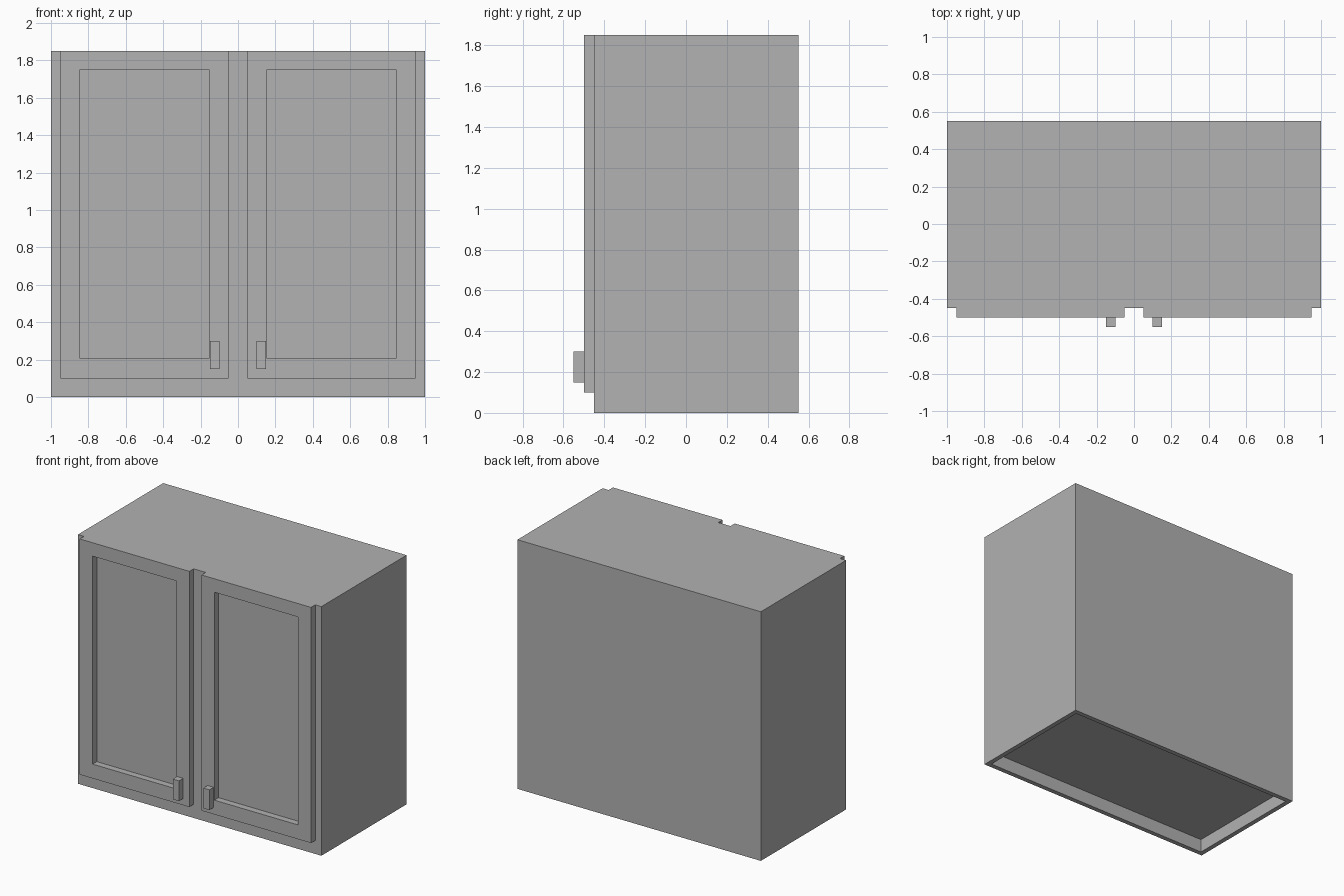
import bpy
import bmesh
from mathutils import Vector

cube = bpy.data.objects.get("Cube")
if cube:
    bpy.data.objects.remove(cube, do_unlink=True)

# Single painted finish
GREY = (0.445, 0.445, 0.445, 1.0)
paint = bpy.data.materials.new("grey_paint")
paint.use_nodes = True
paint.diffuse_color = GREY
paint.node_tree.nodes["Principled BSDF"].inputs["Base Color"].default_value = GREY


def box(name, low, high, recess_dir=None, rim=0.0, depth=0.0):
    """Box between two corners, optionally with one face inset and sunk."""
    low, high = Vector(low), Vector(high)
    bm = bmesh.new()
    bmesh.ops.create_cube(bm, size=1)
    bmesh.ops.scale(bm, vec=high - low, verts=bm.verts)
    bmesh.ops.translate(bm, vec=(low + high) / 2, verts=bm.verts)
    bm.normal_update()
    if recess_dir:
        out = Vector(recess_dir)
        face = max(bm.faces, key=lambda f: f.normal.dot(out))
        bmesh.ops.inset_region(bm, faces=[face], thickness=rim)
        # Extrude the inner panel straight inwards to get square walls
        extruded = bmesh.ops.extrude_discrete_faces(bm, faces=[face])["faces"][0]
        bmesh.ops.translate(bm, vec=-out * depth, verts=extruded.verts)
    mesh = bpy.data.meshes.new(name)
    bm.to_mesh(mesh)
    bm.free()
    mesh.materials.append(paint)
    obj = bpy.data.objects.new(name, mesh)
    bpy.context.collection.objects.link(obj)
    return obj


# Carcass with a shallow recess underneath
box("cabinet_body", (-1, -0.45, 0), (1, 0.55, 1.85), (0, 0, -1), 0.05, 0.1)

# Two framed doors with sunken panels, and their pulls
for side, s in (("left", 1), ("right", -1)):
    def span(a, b):
        return sorted((s * a, s * b))

    x0, x1 = span(0.05, 0.95)
    door = box(side + "_door", (x0, -0.5, 0.1), (x1, -0.45, 1.85),
               (0, -1, 0), 0.15, 0.049)
    # The top rail is narrower than the other rails
    for v in door.data.vertices:
        if 1.65 < v.co.z < 1.8:
            v.co.z = 1.75

    x0, x1 = span(0.1, 0.15)
    box(side + "_handle", (x0, -0.55, 0.15), (x1, -0.5, 0.3))
